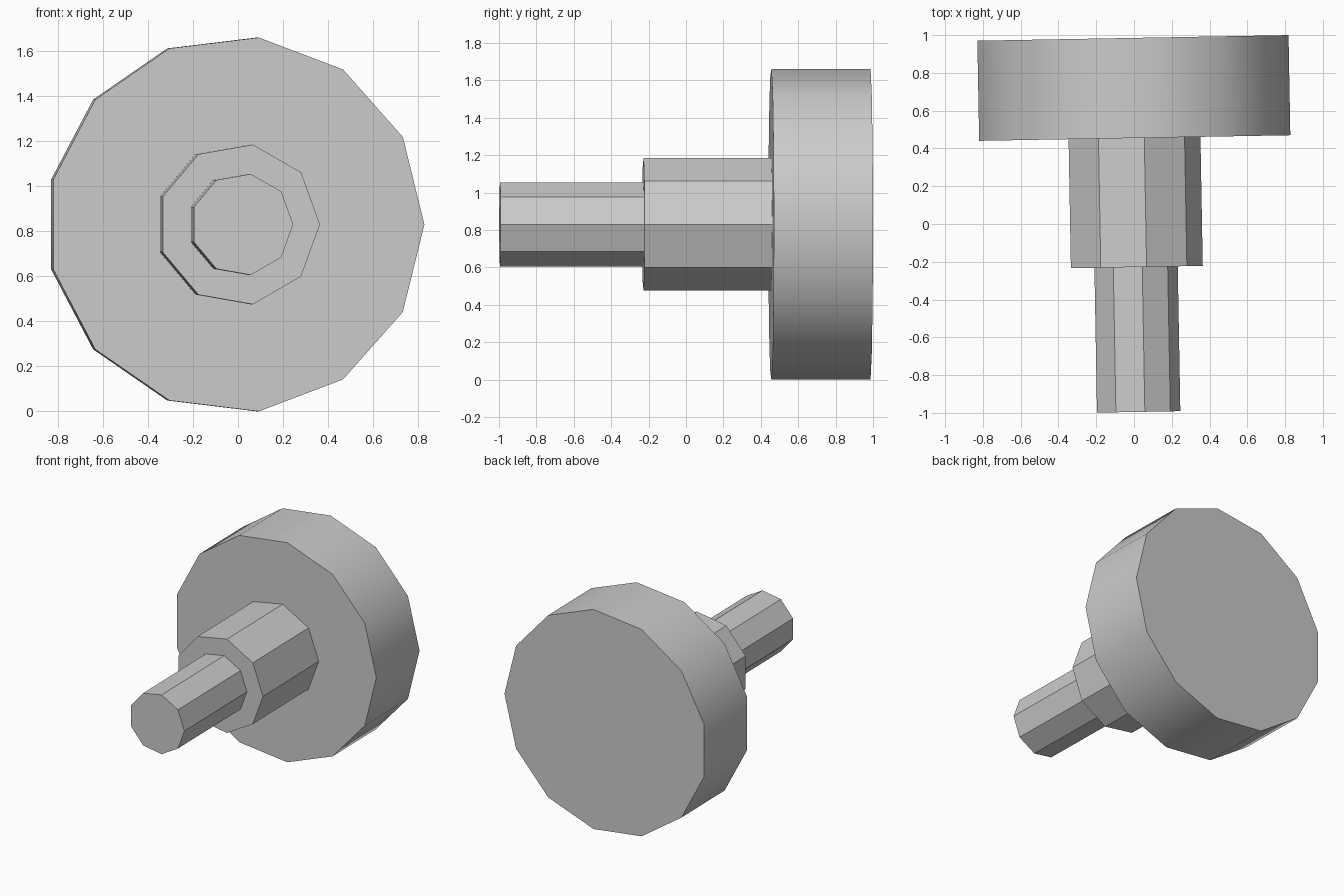
import bpy, bmesh
from math import sin, cos, tau, radians
from mathutils import Matrix

cube = bpy.data.objects.get("Cube")
if cube:
    bpy.data.objects.remove(cube, do_unlink=True)

AXIS_Z = 0.83
TILT = Matrix.Translation((0, 0, AXIS_Z)) @ Matrix.Rotation(0.018, 4, 'Z')

grey = bpy.data.materials.new("plain grey")
grey.use_nodes = True
colour = (0.6, 0.6, 0.6, 1)
grey.diffuse_color = colour
grey.node_tree.nodes["Principled BSDF"].inputs["Base Color"].default_value = colour


def prism(name, sides, radius, front, back):
    """Closed prism along y with its first corner towards +x."""
    bm = bmesh.new()
    ring = [bm.verts.new((radius * cos(tau * i / sides), front,
                          radius * sin(tau * i / sides))) for i in range(sides)]
    cap = bm.faces.new(ring)
    extruded = bmesh.ops.extrude_face_region(bm, geom=[cap], use_keep_orig=True)
    moved = [v for v in extruded["geom"] if isinstance(v, bmesh.types.BMVert)]
    bmesh.ops.translate(bm, verts=moved, vec=(0, back - front, 0))
    bmesh.ops.recalc_face_normals(bm, faces=bm.faces)
    bm.transform(TILT)
    mesh = bpy.data.meshes.new(name)
    bm.to_mesh(mesh)
    bm.free()
    mesh.materials.append(grey)
    obj = bpy.data.objects.new(name, mesh)
    bpy.context.collection.objects.link(obj)
    bpy.ops.object.select_all(action='DESELECT')
    obj.select_set(True)
    bpy.context.view_layer.objects.active = obj
    bpy.ops.object.shade_smooth_by_angle(angle=radians(30))


# Each thinner part is sunk slightly into the next
prism("thin_shaft", 9, 0.2275, -0.995, -0.21)
prism("collar", 9, 0.36, -0.228, 0.475)
prism("round_head", 13, 0.836, 0.455, 0.985)
